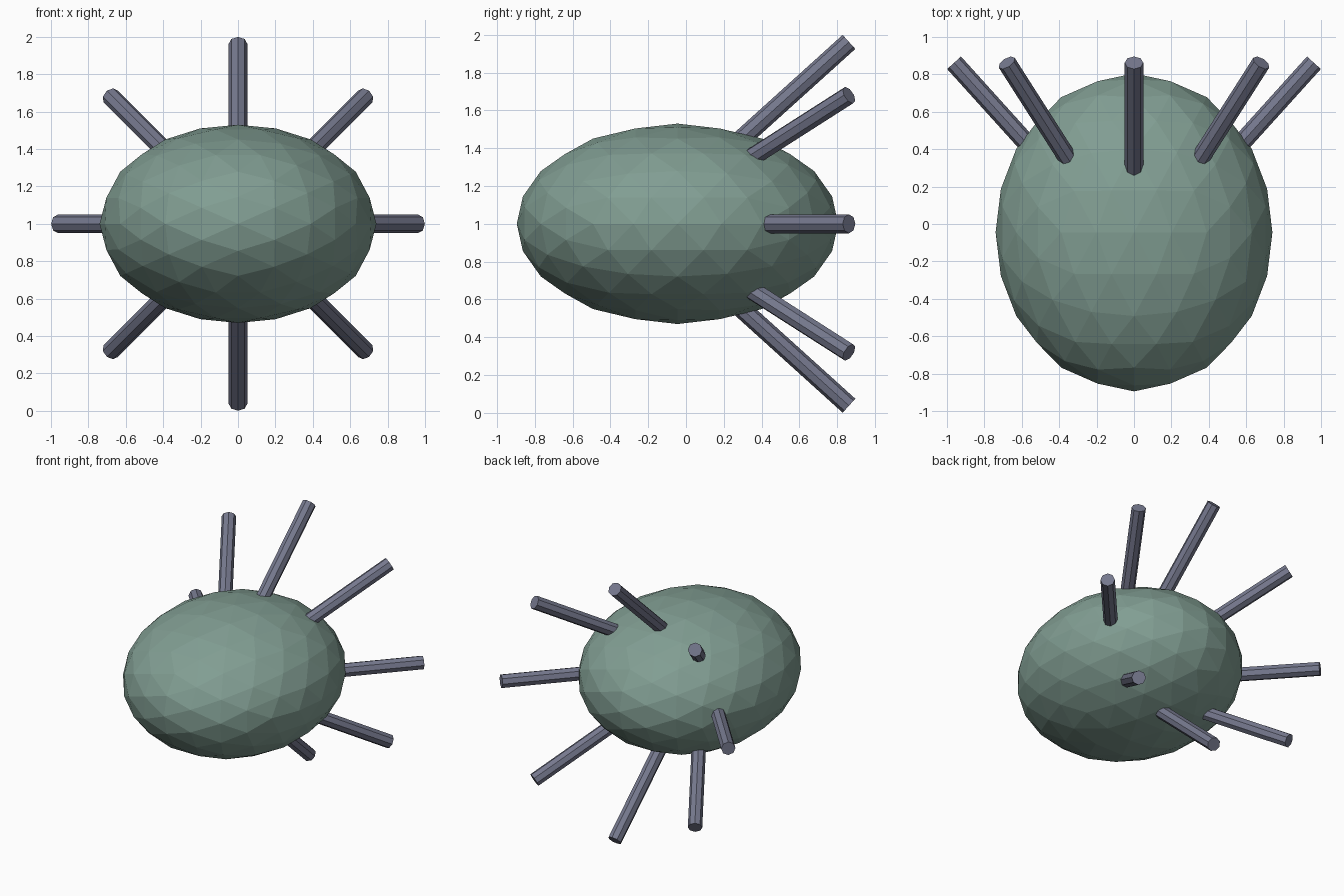
import bpy, bmesh, math
from mathutils import Vector

cube = bpy.data.objects.get("Cube")
if cube:
    bpy.data.objects.remove(cube, do_unlink=True)


def make_material(name, color):
    mat = bpy.data.materials.new(name)
    mat.use_nodes = True
    mat.diffuse_color = color
    mat.node_tree.nodes["Principled BSDF"].inputs["Base Color"].default_value = color
    return mat


def add_object(name, bm, mat):
    mesh = bpy.data.meshes.new(name)
    bm.to_mesh(mesh)
    bm.free()
    mesh.materials.append(mat)
    obj = bpy.data.objects.new(name, mesh)
    bpy.context.collection.objects.link(obj)
    return obj


green = make_material("sage green", (0.22, 0.34, 0.29, 1))
slate = make_material("slate grey", (0.18, 0.19, 0.27, 1))

# Faceted body: an icosahedron subdivided twice, stretched to an ellipsoid
bm = bmesh.new()
golden = (1 + math.sqrt(5)) / 2
for a in (-1, 1):
    for b in (-golden, golden):
        for corner in ((a, 0, b), (b, a, 0), (0, b, a)):
            bm.verts.new(Vector(corner).normalized())
bmesh.ops.convex_hull(bm, input=bm.verts[:])
for _ in range(2):
    bmesh.ops.subdivide_edges(bm, edges=bm.edges[:], cuts=1, use_grid_fill=True)
    for v in bm.verts:
        v.co.normalize()
bmesh.ops.recalc_face_normals(bm, faces=bm.faces[:])
bmesh.ops.scale(bm, vec=(0.74, 0.85, 0.53), verts=bm.verts[:])
body = add_object("body", bm, green)
body.location = (0, -0.045, 1)

# Ring of eight rods flaring out towards the back
for i in range(8):
    angle = i * math.tau / 8
    outward = Vector((math.cos(angle), 0, math.sin(angle)))
    centre = Vector((0, 0, 1))
    base = centre + outward * 0.40 + Vector((0, 0.24, 0))
    tip = centre + outward * 0.962 + Vector((0, 0.862, 0))
    axis = tip - base
    bm = bmesh.new()
    bmesh.ops.create_cone(bm, cap_ends=True, segments=8, radius1=0.05,
                          radius2=0.05, depth=axis.length)
    rod = add_object(f"rod_{i + 1}", bm, slate)
    rod.location = (base + tip) / 2
    rod.rotation_mode = 'QUATERNION'
    rod.rotation_quaternion = axis.to_track_quat('Z', 'Y')
